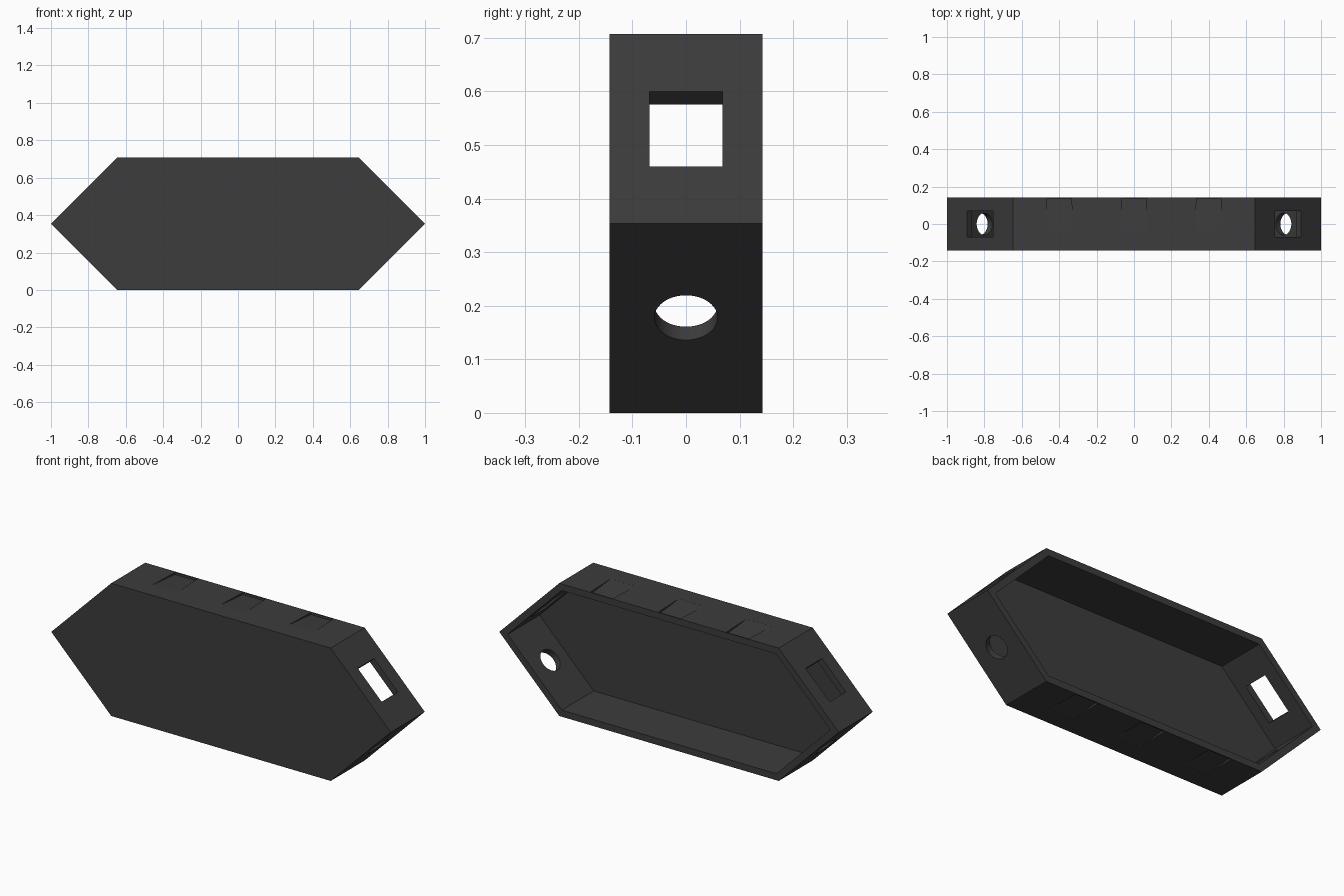
import bpy, bmesh, math
from mathutils import Matrix, Vector

if "Cube" in bpy.data.objects:
    bpy.data.objects.remove(bpy.data.objects["Cube"])

W, D, H = 1.0, 0.143, 0.707      # half length, half depth, height
MID = H / 2
WALL, FLOOR = 0.035, 0.018

charcoal = bpy.data.materials.new("charcoal plastic")
charcoal.diffuse_color = (0.045, 0.045, 0.045, 1)
charcoal.use_nodes = True
charcoal.node_tree.nodes["Principled BSDF"].inputs["Base Color"].default_value = charcoal.diffuse_color


def add_object(name, bm):
    bmesh.ops.recalc_face_normals(bm, faces=bm.faces)
    mesh = bpy.data.meshes.new(name)
    bm.to_mesh(mesh)
    bm.free()
    ob = bpy.data.objects.new(name, mesh)
    bpy.context.collection.objects.link(ob)
    mesh.materials.append(charcoal)
    return ob


def loft(name, lower, upper):
    """Closed solid between two matching rings of points."""
    bm = bmesh.new()
    a = [bm.verts.new(p) for p in lower]
    b = [bm.verts.new(p) for p in upper]
    bm.faces.new(a)
    bm.faces.new(b)
    n = len(a)
    for i in range(n):
        bm.faces.new((a[i], a[(i + 1) % n], b[(i + 1) % n], b[i]))
    return add_object(name, bm)


def hexagon(y, inset):
    h = MID - inset
    w = W - inset * math.sqrt(2)
    return [(x, y, MID + z) for x, z in
            ((-w, 0), (-w + h, -h), (w - h, -h), (w, 0), (w - h, h), (-w + h, h))]


def cut(target, cutter):
    cutter.hide_render = True
    mod = target.modifiers.new(cutter.name, 'BOOLEAN')
    mod.operation, mod.solver, mod.object = 'DIFFERENCE', 'EXACT', cutter
    bpy.context.view_layer.objects.active = target
    bpy.ops.object.modifier_apply(modifier=mod.name)
    bpy.data.objects.remove(cutter)


# Six-sided tray, open at the back
tray = loft("tray", hexagon(-D, 0), hexagon(D, 0))
cut(tray, loft("cavity", hexagon(-D + FLOOR, WALL), hexagon(D + 0.05, WALL)))

for side in (-1, 1):
    # Square window through each upper slanted wall
    bm = bmesh.new()
    bmesh.ops.create_cube(bm, size=1, matrix=Matrix.Translation((side * 0.824, 0, 0.53))
                          @ Matrix.Rotation(side * math.pi / 4, 4, 'Y')
                          @ Matrix.Diagonal((0.199, 0.137, 0.12, 1)))
    cut(tray, add_object("window_cutter", bm))
    # Round cable hole through each lower slanted wall
    bm = bmesh.new()
    bmesh.ops.create_cone(bm, cap_ends=True, segments=48, radius1=0.059, radius2=0.059,
                          depth=0.12, matrix=Matrix.Translation((side * 0.824, 0, 0.178))
                          @ Matrix.Rotation(side * math.pi * 3 / 4, 4, 'Y'))
    cut(tray, add_object("cable_hole_cutter", bm))

# Shallow ramped finger notches on the top and bottom walls
for s in (-1, 1):
    for cx in (-0.4, 0, 0.4):
        def ring(dx_back, dx_front, z_back, z_front):
            return [(cx - dx_back, 0.137, MID + s * z_back), (cx + dx_back, 0.137, MID + s * z_back),
                    (cx + dx_front, -0.04, MID + s * z_front), (cx - dx_front, -0.04, MID + s * z_front)]
        cut(tray, loft("notch_cutter", ring(0.066, 0.072, MID - 0.012, MID - 0.0003),
                       ring(0.066, 0.072, MID + 0.03, MID + 0.03)))

# Smooth hole walls, crisp edges elsewhere
bpy.ops.object.select_all(action='DESELECT')
tray.select_set(True)
bpy.context.view_layer.objects.active = tray
bpy.ops.object.shade_smooth_by_angle(angle=math.radians(20))
